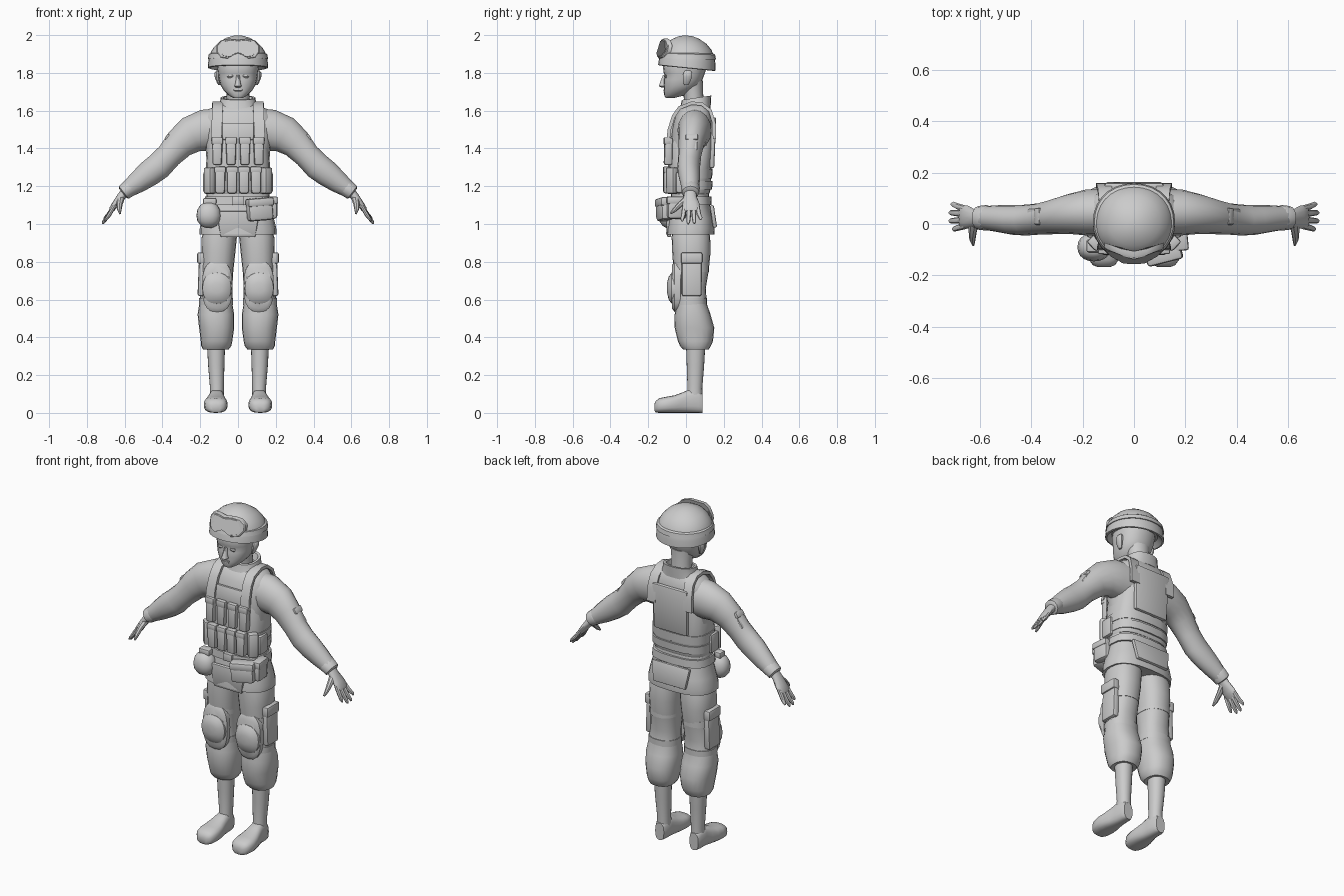
import bpy, bmesh, math
from mathutils import Vector, Matrix

grey = bpy.data.materials.new("plain_grey")
grey.diffuse_color = (0.6, 0.6, 0.6, 1)
TAU = 2 * math.pi


def finish(name, bm):
    bmesh.ops.recalc_face_normals(bm, faces=bm.faces)
    me = bpy.data.meshes.new(name)
    bm.to_mesh(me)
    bm.free()
    me.materials.append(grey)
    ob = bpy.data.objects.new(name, me)
    bpy.context.collection.objects.link(ob)
    return ob


def skin(name, rings):
    """Bridge equal rings of points and cap both ends."""
    bm = bmesh.new()
    vs = [[bm.verts.new(p) for p in r] for r in rings]
    n = len(vs[0])
    for a, b in zip(vs, vs[1:]):
        for i in range(n):
            bm.faces.new((a[i], a[(i + 1) % n], b[(i + 1) % n], b[i]))
    bm.faces.new(vs[0])
    bm.faces.new(vs[-1])
    return finish(name, bm)


def loft(name, rows, axis="z", p=2.4, n=20, s=1, shear=0.0):
    """Rows are (height, x0, x1, w0, w1); w is y for axis z and z for axis y."""
    rings = []
    for h, x0, x1, w0, w1 in rows:
        ring = []
        for i in range(n):
            c, d = math.cos(TAU * i / n), math.sin(TAU * i / n)
            x = (x0 + x1) / 2 + (x1 - x0) / 2 * math.copysign(abs(c) ** (2 / p), c)
            w = (w0 + w1) / 2 + (w1 - w0) / 2 * math.copysign(abs(d) ** (2 / p), d)
            ring.append((s * x, w, h - shear * w) if axis == "z" else (s * x, h, w + shear * h))
        rings.append(ring)
    return skin(name, rings)


def body(name, rows, **k):
    """Loft that is symmetric in x: rows are (z, half width, y0, y1)."""
    return loft(name, [(z, -x, x, a, b) for z, x, a, b in rows], **k)


def tube(name, pts, s=1, n=12):
    """Tube through (x, y, z, half size along y, half thickness)."""
    rings = []
    P = [Vector(q[:3]) for q in pts]
    for i, q in enumerate(pts):
        t = (P[min(i + 1, len(P) - 1)] - P[max(i - 1, 0)]).normalized()
        u = (Vector((0, 1, 0)) - t * t.y).normalized()
        v = t.cross(u)
        ring = [P[i] + u * q[3] * math.cos(TAU * j / n) + v * q[4] * math.sin(TAU * j / n) for j in range(n)]
        rings.append([(s * r.x, r.y, r.z) for r in ring])
    return skin(name, rings)


def box(name, c, d, bev=0.008, rx=0, ry=0, rz=0, taper=1.0):
    bm = bmesh.new()
    bmesh.ops.create_cube(bm, size=1)
    for v in bm.verts:
        k = taper if v.co.z < 0 else 1
        v.co = Vector((v.co.x * d[0] * k, v.co.y * d[1], v.co.z * d[2]))
    bmesh.ops.bevel(bm, geom=bm.edges[:], offset=bev, segments=2, affect="EDGES", profile=0.5)
    R = Matrix.Rotation(rz, 4, "Z") @ Matrix.Rotation(ry, 4, "Y") @ Matrix.Rotation(rx, 4, "X")
    bm.transform(Matrix.Translation(c) @ R)
    return finish(name, bm)


def ribbon(name, pts, w, t, s=1):
    """Strap through (x, y, z) points lying mostly in the yz plane."""
    rings = []
    P = [Vector(q) for q in pts]
    for i, q in enumerate(P):
        d = (P[min(i + 1, len(P) - 1)] - P[max(i - 1, 0)])
        nrm = Vector((0, -d.z, d.y)).normalized() * t / 2
        a = Vector((w / 2, 0, 0))
        rings.append([(s * v.x, v.y, v.z) for v in (q - a - nrm, q + a - nrm, q + a + nrm, q - a + nrm)])
    return skin(name, rings)


# Jacket body, skirt and collar
body("jacket", [(.95, .185, -.085, .135), (.945, .203, -.105, .15), (.975, .203, -.104, .152), (1.03, .19, -.096, .146), (1.1, .172, -.083, .127),
     (1.2, .162, -.078, .118), (1.3, .163, -.083, .125), (1.4, .172, -.085, .137), (1.5, .185, -.078, .146),
     (1.57, .185, -.058, .143), (1.61, .15, -.035, .13), (1.64, .085, 0, .115)], p=2.6)
body("collar", [(1.595, .115, -.04, .13), (1.625, .098, -.03, .132), (1.66, .092, -.022, .134),
     (1.66, .078, -.008, .118), (1.61, .068, 0, .1)], shear=-.15)
box("front_hem_flap", (0, -.094, 1.0), (.23, .022, .14), taper=.8, rx=.08)
box("back_hem_flap", (0, .145, 1.04), (.25, .022, .12), taper=.85, rx=.15)

# Head and face
body("neck", [(1.6, .062, -.005, .1), (1.7, .06, -.015, .09), (1.76, .07, -.03, .09)], p=2)
body("head", [(1.668, .026, -.108, -.06), (1.68, .048, -.115, -.01), (1.705, .074, -.116, .03), (1.735, .093, -.118, .072),
     (1.765, .1, -.118, .088), (1.785, .104, -.113, .095), (1.8, .106, -.118, .1), (1.83, .11, -.122, .11), (1.88, .11, -.11, .12)], p=2.25)
loft("nose", [(1.722, -.012, .012, -.13, -.1), (1.73, -.02, .02, -.145, -.1), (1.745, -.014, .014, -.14, -.1),
     (1.79, -.008, .008, -.122, -.1)], p=2, n=10)
box("upper_lip", (0, -.114, 1.709), (.046, .012, .008), .003)
box("lower_lip", (0, -.113, 1.699), (.038, .011, .008), .003)
for s in (1, -1):
    loft("ear", [(1.735, .092, .104, -.01, .012), (1.75, .094, .113, -.016, .022), (1.78, .096, .124, -.018, .034),
         (1.8, .098, .124, -.015, .034), (1.812, .1, .115, -.005, .024)], s=s, p=2, n=10)
    loft("eyelid", [(1.772, .032, .05, -.11, -.1), (1.78, .024, .058, -.116, -.1), (1.79, .026, .056, -.114, -.1)], s=s, p=2, n=10)

# Helmet with flared rim and goggles
body("helmet", [(1.85, .125, -.115, .125), (1.825, .15, -.14, .15), (1.828, .16, -.148, .157), (1.865, .157, -.142, .156),
     (1.9, .149, -.13, .15), (1.935, .13, -.112, .135), (1.965, .1, -.085, .108), (1.987, .06, -.045, .07),
     (1.998, .022, -.01, .034)], p=2.1, n=28, shear=.1)
body("helmet_cover_edge", [(1.875, .15, -.13, .15), (1.875, .16, -.145, .159), (1.9, .154, -.136, .154), (1.906, .144, -.124, .146)],
     p=2.1, n=28, shear=.03)


def goggles(name, k, y, dep):
    """Wide curved mask outline with a nose notch."""
    half = [(0, .045), (.05, .05), (.09, .04), (.115, .01), (.115, -.02), (.095, -.05), (.055, -.056), (.025, -.038)]
    out = half + [(0, -.028)] + [(-x, z) for x, z in half[:0:-1]]
    rings = []
    for dy, f in ((dep, 1), (0, 1), (-.006, .95)):
        rings.append([(x * k * f, y + dy + 3.2 * x * x + .25 * z, 1.932 + z * k * f) for x, z in out])
    return skin(name, rings)


goggles("goggle_frame", 1, -.137, .02)
goggles("goggle_lens", .86, -.142, .02)

# Vest shell, waist bands and belt
body("vest", [(1.16, .165, -.085, .123), (1.17, .17, -.09, .128), (1.3, .17, -.094, .136), (1.42, .162, -.094, .148),
     (1.46, .14, -.09, .15)], p=3)
for z, w in ((1.265, .05), (1.205, .045)):
    body("waist_band", [(z - w / 2, .165, -.085, .125), (z - w / 2, .174, -.095, .138), (z + w / 2, .175, -.097, .141),
         (z + w / 2, .165, -.085, .125)], p=2.8)
body("belt", [(1.1, .168, -.08, .12), (1.1, .18, -.092, .136), (1.145, .175, -.09, .134), (1.145, .16, -.075, .115)], p=2.8)
box("belt_buckle", (0, -.094, 1.123), (.06, .015, .045), .004)
box("back_plate", (0, .142, 1.43), (.23, .026, .27), .01, rx=-.04, taper=.95)
box("chest_plate", (0, -.08, 1.49), (.17, .02, .09), .006, rx=-.15)

# Magazine pouches with lids in two rows
for i in range(4):
    x = (i - 1.5) * .073
    box("upper_pouch", (x, -.094, 1.385), (.056, .044, .145), .01, rx=-.02, rz=x * .5, taper=.85)
    box("upper_pouch_lid", (x, -.1, 1.44), (.061, .036, .038), .007, rz=x * .5)
    x = (i - 1.5) * .063
    box("lower_pouch", (x, -.098, 1.23), (.056, .044, .135), .01, rz=x * .5, taper=.9)
    box("lower_pouch_lid", (x, -.102, 1.287), (.06, .038, .034), .007, rz=x * .5)

for s in (1, -1):
    box("corner_pouch", (s * .15, -.073, 1.23), (.055, .045, .14), .01, rz=s * .8)
    box("side_pouch", (s * .17, -.015, 1.22), (.028, .075, .11), .01)
    # Shoulder straps
    ribbon("shoulder_strap", [(.115, -.095, 1.44), (.113, -.088, 1.5), (.11, -.066, 1.57), (.108, -.035, 1.615), (.108, .03, 1.64),
           (.108, .085, 1.635), (.112, .128, 1.6), (.118, .149, 1.53), (.12, .151, 1.45)], .056, .018, s)
    # Sleeve, cuff and upper arm pouch
    tube("sleeve", [(.08, .045, 1.5, .09, .115), (.18, .045, 1.495, .09, .11), (.25, .038, 1.472, .078, .098), (.31, .028, 1.425, .068, .082),
         (.365, .02, 1.363, .061, .069), (.42, .015, 1.306, .06, .072), (.47, .016, 1.268, .058, .069), (.53, .021, 1.222, .052, .058),
         (.59, .024, 1.178, .045, .042)], s, 16)
    tube("cuff", [(.565, .024, 1.197, .046, .042), (.572, .024, 1.192, .05, .046), (.605, .024, 1.167, .046, .042),
         (.61, .024, 1.163, .036, .03)], s)
    box("arm_pouch", (s * .374, .03, 1.424), (.04, .062, .1), .01, ry=s * -.6)
    box("arm_pouch_lid", (s * .362, .03, 1.452), (.046, .066, .036), .008, ry=s * -.6)
    # Hand
    tube("palm", [(.59, .024, 1.18, .03, .026), (.62, .022, 1.143, .035, .022), (.648, .027, 1.105, .045, .019),
         (.668, .028, 1.078, .046, .015), (.676, .028, 1.067, .038, .008)], s)
    for y0, y1, x1, z1 in ((-.008, -.02, .705, 1.015), (.016, .012, .718, 1.0), (.04, .044, .718, 1.002), (.06, .077, .71, 1.022)):
        tube("finger", [(.655, y0, 1.095, .012, .011), ((.66 + x1) / 2, (y0 + y1) / 2, (1.08 + z1) / 2, .012, .011),
             (x1 - .006, y1, z1 + .01, .01, .008), (x1, y1, z1, .004, .004)], s, 8)
    tube("thumb", [(.62, .015, 1.14, .02, .022), (.627, -.03, 1.105, .015, .016), (.628, -.06, 1.075, .012, .012),
         (.625, -.082, 1.055, .005, .005)], s, 8)
    # Trousers
    loft("trouser_leg", [(1.0, 0, .17, -.07, .115), (.93, .006, .192, -.076, .128), (.85, .014, .194, -.073, .13), (.75, .025, .19, -.066, .12),
         (.66, .03, .195, -.05, .105), (.58, .03, .205, -.05, .11), (.52, .02, .214, -.06, .13), (.45, .02, .206, -.06, .15),
         (.38, .03, .197, -.043, .143), (.355, .035, .195, -.032, .132), (.335, .05, .185, -.015, .12), (.34, .075, .16, .005, .1)], s=s, p=2.3)
    # Knee pad with straps
    for z, x0, x1, a, b in ((.765, .023, .194, -.07, .122), (.59, .027, .206, -.054, .112)):
        loft("knee_strap", [(z - .018, x0 + .01, x1 - .01, a + .01, b - .01), (z - .018, x0, x1, a, b), (z + .018, x0, x1, a, b),
             (z + .018, x0 + .01, x1 - .01, a + .01, b - .01)], s=s, p=2.3)
    loft("knee_pad_base", [(-.03, .03, .19, .54, .81), (-.06, .03, .19, .54, .81), (-.074, .045, .175, .56, .79)], "y", 2.7, s=s, shear=.1)
    loft("knee_pad_cap", [(-.055, .034, .19, .575, .745), (-.076, .036, .188, .578, .742), (-.092, .055, .168, .6, .72),
         (-.1, .085, .14, .635, .69)], "y", 2.3, s=s)
    # Thigh cargo pocket
    box("thigh_pocket", (s * .189, .03, .73), (.042, .105, .225), .012, ry=s * -.04)
    box("thigh_pocket_lid", (s * .194, .03, .82), (.044, .113, .06), .01)
    # Boot shaft and foot
    loft("boot_shaft", [(.37, .068, .165, 0, .103), (.25, .072, .158, .004, .096), (.13, .075, .148, .008, .086),
         (.05, .075, .15, .0, .088)], s=s, p=2.1)
    loft("boot_foot", [(-.168, .095, .14, .012, .045), (-.16, .074, .16, .002, .064), (-.14, .06, .175, 0, .078), (-.1, .055, .181, 0, .086),
         (-.06, .058, .175, 0, .093), (-.02, .066, .164, 0, .108), (.02, .073, .153, 0, .125), (.065, .075, .152, 0, .12),
         (.088, .085, .142, 0, .1)], "y", 2.7, s=s)

# Round canteen on one hip, double pouch on the other
loft("canteen", [(z, -.155 - r, -.155 + r, -.09 - r * .85, -.09 + r * .85)
     for z, r in ((.98, .018), (.99, .04), (1.015, .06), (1.045, .065), (1.075, .06), (1.1, .045), (1.112, .025))], p=2.2)
box("canteen_cap", (-.15, -.085, 1.12), (.07, .05, .035), .008)
box("hip_pouch", (.115, -.112, 1.07), (.135, .07, .105), .018, rz=.25, ry=-.08)
box("hip_pouch_lid", (.115, -.115, 1.115), (.142, .073, .045), .012, rz=.25, ry=-.08)
box("side_hip_pouch", (.18, -.05, 1.085), (.05, .1, .115), .016, rz=.1)
box("side_hip_pouch_lid", (.182, -.052, 1.125), (.054, .104, .04), .01, rz=.1)

# Smooth shading with crisp edges
bpy.ops.object.select_all(action="SELECT")
bpy.context.view_layer.objects.active = bpy.context.selected_objects[0]
bpy.ops.object.shade_smooth_by_angle(angle=math.radians(40))
